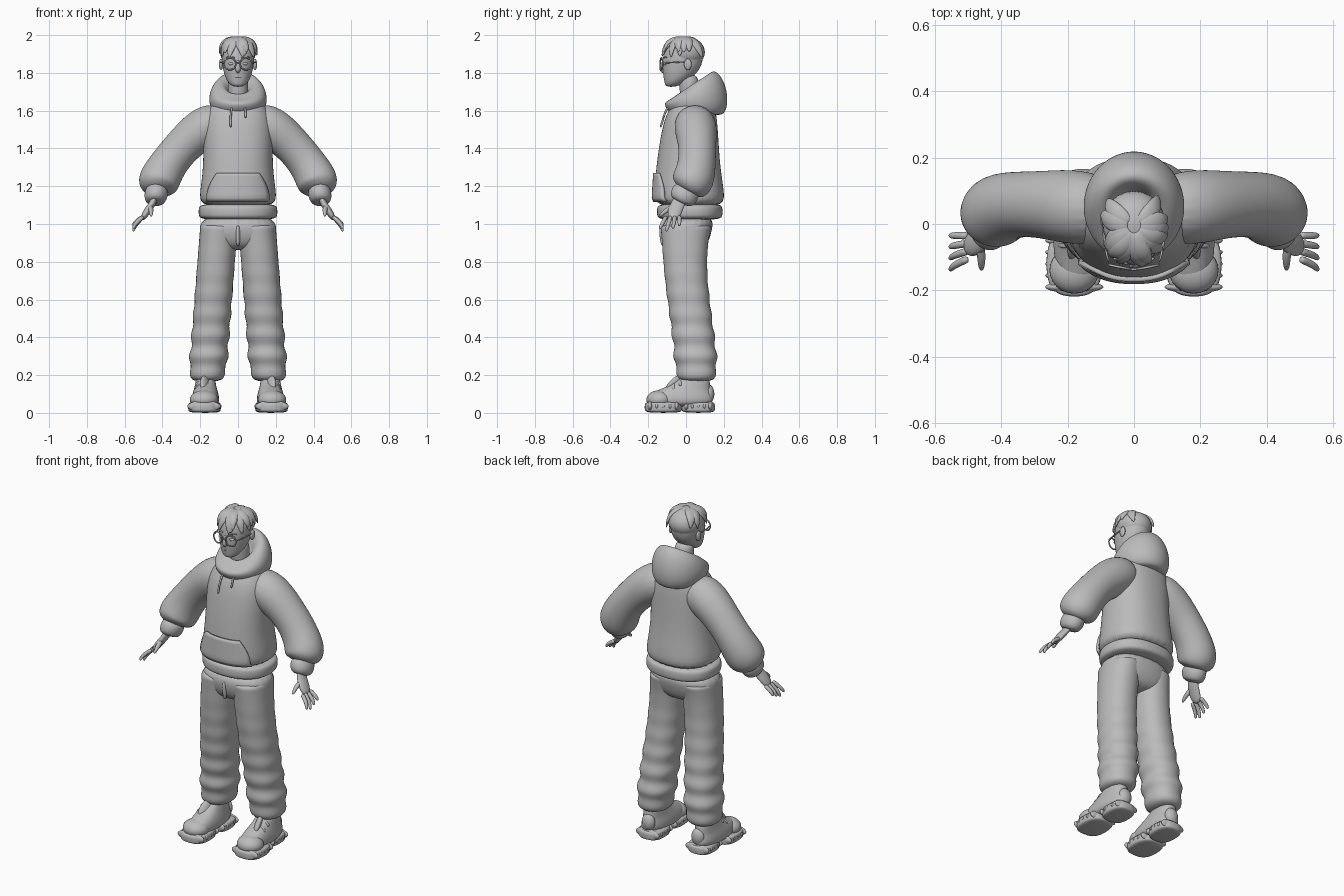
import bpy, bmesh, math, random
from mathutils import Vector

if "Cube" in bpy.data.objects:
    bpy.data.objects.remove(bpy.data.objects["Cube"], do_unlink=True)
random.seed(4)

GREY = (.5, .5, .5, 1)
clay = bpy.data.materials.new("plain_grey")
clay.use_nodes = True
clay.diffuse_color = GREY
clay.node_tree.nodes["Principled BSDF"].inputs["Base Color"].default_value = GREY
SIDEWAYS, DEPTHWAYS = Vector((1, 0, 0)), Vector((0, 1, 0))


def steps(count):
    """Evenly spaced fractions from zero to one."""
    return [i / count for i in range(count + 1)]


def mix(start, end, t):
    return start + (end - start) * t


def finish(name, bm, mirror=False, levels=2):
    """Turn a bmesh into a smooth object, optionally mirrored across x."""
    bmesh.ops.recalc_face_normals(bm, faces=bm.faces)
    mesh = bpy.data.meshes.new(name)
    bm.to_mesh(mesh)
    bm.free()
    mesh.materials.append(clay)
    mesh.shade_smooth()
    obj = bpy.data.objects.new(name, mesh)
    bpy.context.collection.objects.link(obj)
    if mirror:
        obj.modifiers.new("mirror", 'MIRROR').use_mirror_merge = False
    if levels:
        subdivision = obj.modifiers.new("subdivision", 'SUBSURF')
        subdivision.levels = subdivision.render_levels = levels
    return obj


def skin(name, sections, sides, power, mirror, levels):
    """Join sections (centre, width axis, depth axis) into a closed skin."""
    bm, loops = bmesh.new(), []
    for centre, wide, deep in sections:
        loop = []
        for k in range(sides):
            angle = math.tau * k / sides
            c, s = [math.copysign(abs(f) ** (2 / power), f) for f in (math.cos(angle), math.sin(angle))]
            loop.append(bm.verts.new(centre + wide * c + deep * s))
        loops.append(loop)
    for low, high in zip(loops, loops[1:]):
        for k in range(sides):
            bm.faces.new((low[k - 1], low[k], high[k], high[k - 1]))
    bm.faces.new(loops[0])
    bm.faces.new(loops[-1])
    return finish(name, bm, mirror, levels)


def column(name, rings, x=0, sides=20, power=2.0, mirror=False, levels=2):
    """Stack of level rings (y, z, half width, half depth, optional forward tilt)."""
    sections = []
    for y, z, width, depth, *tilt in rings:
        angle = tilt[0] if tilt else 0
        deep = Vector((0, math.cos(angle), math.sin(angle))) * depth
        sections.append((Vector((x, y, z)), SIDEWAYS * width, deep))
    return skin(name, sections, sides, power, mirror, levels)


def limb(name, points, radii, flatten=1, across=DEPTHWAYS, sides=12, mirror=False, levels=2):
    """Tapered tube along points; flatten scales it across its given axis."""
    points = [Vector(p) for p in points]
    sections = []
    for i, centre in enumerate(points):
        along = points[min(i + 1, len(points) - 1)] - points[max(i - 1, 0)]
        wide = across.cross(along).normalized()
        deep = along.cross(wide).normalized()
        sections.append((centre, wide * radii[i], deep * radii[i] * flatten))
    return skin(name, sections, sides, 2, mirror, levels)


def cord(name, points, radius, **options):
    return limb(name, points, [radius] * len(points), sides=8, levels=1, **options)


def blob(name, centre, size, mirror=False):
    bm = bmesh.new()
    bmesh.ops.create_uvsphere(bm, u_segments=24, v_segments=16, radius=1)
    bmesh.ops.scale(bm, vec=size, verts=bm.verts)
    bmesh.ops.translate(bm, vec=centre, verts=bm.verts)
    return finish(name, bm, mirror, levels=0)


def slab(name, y, bottom, height, width, depth, **options):
    """Flat band with rounded upper and lower edges."""
    rings = []
    for t in steps(4):
        inset = 1 - .08 * abs(2 * t - 1) ** 4
        rings.append((y, bottom + height * t, width * inset, depth * inset))
    return column(name, rings, **options)


# Sweater body with a ribbed hem
BODY = [(.02, 1.09, .19, .17), (.02, 1.14, .21, .19), (.01, 1.3, .18, .17),
        (.02, 1.5, .19, .15), (.03, 1.6, .17, .13), (.05, 1.69, .09, .08)]
SQUARE = 2.3
column("sweater_body", BODY, sides=28, power=SQUARE)
slab("sweater_hem", .02, 1.02, .09, .21, .175, sides=28, power=SQUARE)


def chest(x, z):
    """Depth of the sweater front at a given width and height."""
    for low, high in zip(BODY, BODY[1:]):
        if low[1] <= z <= high[1]:
            t = (z - low[1]) / (high[1] - low[1])
            y, _, width, depth = [mix(a, b, t) for a, b in zip(low, high)]
            return y - depth * (1 - abs(x / width) ** SQUARE) ** (1 / SQUARE)


# Pouch pocket with slanted hand openings
bm = bmesh.new()
rows = []
for v in steps(8):
    half, z = mix(.165, .11, v * v), mix(1.12, 1.27, v)
    rows.append([bm.verts.new((half * s, chest(half * s, z) - .005, z))
                 for s in [mix(-1, 1, t) for t in steps(16)]])
for low, high in zip(rows, rows[1:]):
    for i in range(len(low) - 1):
        bm.faces.new((low[i], low[i + 1], high[i + 1], high[i]))
pocket = finish("front_pocket", bm, levels=0)
thickness = pocket.modifiers.new("thickness", 'SOLIDIFY')
thickness.thickness, thickness.offset = .014, 0

# Hood resting on the back: a rolled profile that leans forward as it rises
rolled = []
for t in steps(10):
    turn = math.radians(mix(-90, 165, t))
    rise, reach = math.sin(turn), .1 + .055 * math.cos(turn)
    rolled.append((mix(.065, .03, t), 1.66 + .085 * rise, reach, reach + .015, .15 * (1 + rise) ** 2))
column("hood", rolled, sides=24)

for side, low in ((-1, 1.51), (1, 1.56)):
    path = []
    for t in steps(6):
        x, z = side * (.025 + .015 * math.sin(2 * t)), mix(1.66, low, t)
        path.append((x, chest(x, z) - .01, z))
    cord("drawstring", path, .006)

# Sleeves gathered into cuffs
limb("sleeve", [(.06, .04, 1.56), (.17, .05, 1.52), (.28, .06, 1.43), (.37, .06, 1.32),
                (.42, .04, 1.23), (.43, .01, 1.19), (.43, 0, 1.17)],
     [.09, .12, .1, .1, .115, .1, .05], sides=20, mirror=True)
limb("sleeve_cuff", [(.42, .01, 1.2), (.43, 0, 1.17), (.44, -.02, 1.13), (.44, -.03, 1.11)],
     [.05, .065, .06, .04], flatten=1.2, sides=16, mirror=True)

# Hands with four fanned fingers and a thumb
limb("palm", [(.44, -.02, 1.15), (.45, -.04, 1.11), (.48, -.06, 1.07), (.51, -.07, 1.02)],
     [.02, .018, .021, .014], flatten=2, mirror=True)
for i in range(4):
    fan, reach = i / 3, .015 * abs(i - 1)
    path = [(.5 + .055 * math.sin(1.5 * t), mix(-.105, -.035, fan) + mix(-.035, 0, fan) * t,
             1.04 - (.08 - reach) * t) for t in steps(4)]
    limb("finger", path, [.013, .012, .012, .01, .007], sides=8, mirror=True)
limb("thumb", [(.47, -.05, 1.1), (.46, -.09, 1.08), (.46, -.12, 1.06), (.46, -.14, 1.04)],
     [.015, .015, .012, .007], across=SIDEWAYS, sides=8, mirror=True)

# Baggy trousers, with folds that deepen towards the ankles
column("trouser_seat", [(0, .86, .08, .08), (0, .9, .19, .12), (0, .97, .21, .14), (.01, 1.05, .19, .14)],
       sides=24, power=2.4)
leg = []
for t in steps(36):
    fold = .012 * (1 - t) ** 2 * math.sin(48 * t)
    ankle = .03 * max(0, 1 - 12 * t)
    y = .025 + .03 * math.cos(1.2 * math.pi * t)
    centre = Vector((mix(.165, .1, t), y, mix(.165, 1, t)))
    leg.append((centre, SIDEWAYS * (.1 + fold - ankle), DEPTHWAYS * (.112 + fold - ankle + .025 * t ** 6)))
skin("trouser_leg", leg, sides=24, power=2.2, mirror=True, levels=1)
cord("fly_fold", [(0, -.12, .88), (0, -.13, .93), (0, -.13, 1)], .012)

# Chunky shoes: split sole with lugs, upper, toe cap, tongue and laces
for name, x, y, width, depth in (("sole_front", .18, -.12, .085, .1), ("sole_heel", .165, .065, .075, .09)):
    slab(name, y, 0, .06, width, depth, x=x, power=2.7, mirror=True)
    for t in steps(4):
        blob("sole_lug", (x, y + depth * mix(-.7, .7, t), .035), (width + .003, .018, .03), mirror=True)
column("shoe_upper", [(-.03, .03, .07, .17), (-.03, .08, .075, .18), (-.02, .115, .065, .15),
                      (.03, .15, .055, .1), (.05, .2, .05, .07)], x=.172, power=2.3, mirror=True)
blob("toe_cap", (.18, -.14, .07), (.075, .07, .05), mirror=True)
blob("heel_tab", (.165, .12, .1), (.04, .03, .05), mirror=True)
limb("shoe_tongue", [(.18, -.1, .11), (.175, -.06, .15), (.17, -.02, .19)], [.03, .04, .03],
     flatten=.5, across=DEPTHWAYS + SIDEWAYS, mirror=True)
for t in steps(2):
    y, z = mix(-.1, -.03, t), mix(.13, .17, t)
    arch = [(.175 - .05 * math.cos(math.pi * s), y, z - .03 + .035 * math.sin(math.pi * s)) for s in steps(6)]
    cord("shoe_lace", arch, .008, mirror=True)

# Neck and head
column("neck", [(.03, 1.6, .06, .06), (.02, 1.7, .05, .05), (.01, 1.8, .06, .06)])
column("head", [(-.08, 1.725, .03, .03), (-.055, 1.755, .06, .06), (-.025, 1.81, .08, .1),
                (-.015, 1.88, .09, .11), (-.01, 1.95, .085, .1), (0, 1.99, .04, .05)], power=2.1)
limb("nose", [(0, -.115, 1.87), (0, -.125, 1.84), (0, -.13, 1.82), (0, -.115, 1.8)],
     [.008, .011, .016, .01], sides=10)
blob("ear", (.09, .01, 1.845), (.011, .02, .03), mirror=True)
for z in (1.776, 1.785):
    blob("lip", (0, -.108, z), (.023, .011, .006))
blob("eye", (.035, -.11, 1.848), (.016, .01, .008), mirror=True)
cord("eyebrow", [(.015, -.12, 1.88), (.04, -.115, 1.885), (.065, -.1, 1.88)], .005, mirror=True)

# Round spectacles
for side in (-1, 1):
    bpy.ops.mesh.primitive_torus_add(major_radius=.032, minor_radius=.004, major_segments=28, minor_segments=8,
                                     location=(side * .043, -.13, 1.848), rotation=(math.pi / 2, 0, side * .2))
    rim = bpy.context.object
    rim.name = "spectacle_rim"
    rim.data.materials.append(clay)
    rim.data.shade_smooth()
cord("spectacle_bridge", [(-.013, -.135, 1.85), (0, -.138, 1.857), (.013, -.135, 1.85)], .004)
cord("spectacle_arm", [(.074, -.12, 1.853), (.09, -.07, 1.855), (.093, .01, 1.86)], .004,
     across=SIDEWAYS, mirror=True)

# Close hair with swept locks over the forehead and temples
blob("hair_cap", (0, 0, 1.91), (.095, .1, .082))
for turn in steps(16):
    start = mix(-3.6, .45, turn)
    sweep, drop = random.uniform(-.4, .4), random.uniform(.07, .11)
    path, radii = [], []
    for t in steps(4):
        angle, reach = start + sweep * t, .015 + .1 * math.sin(1.5 * t)
        path.append((reach * .9 * math.cos(angle), reach * 1.1 * math.sin(angle) - .005, 1.985 - drop * t * t))
        radii.append(.003 + .012 * math.sin(math.pi * (.2 + .8 * t)))
    limb("hair_lock", path, radii, flatten=2, sides=8,
         across=Vector((-math.sin(start), math.cos(start), 0)))
